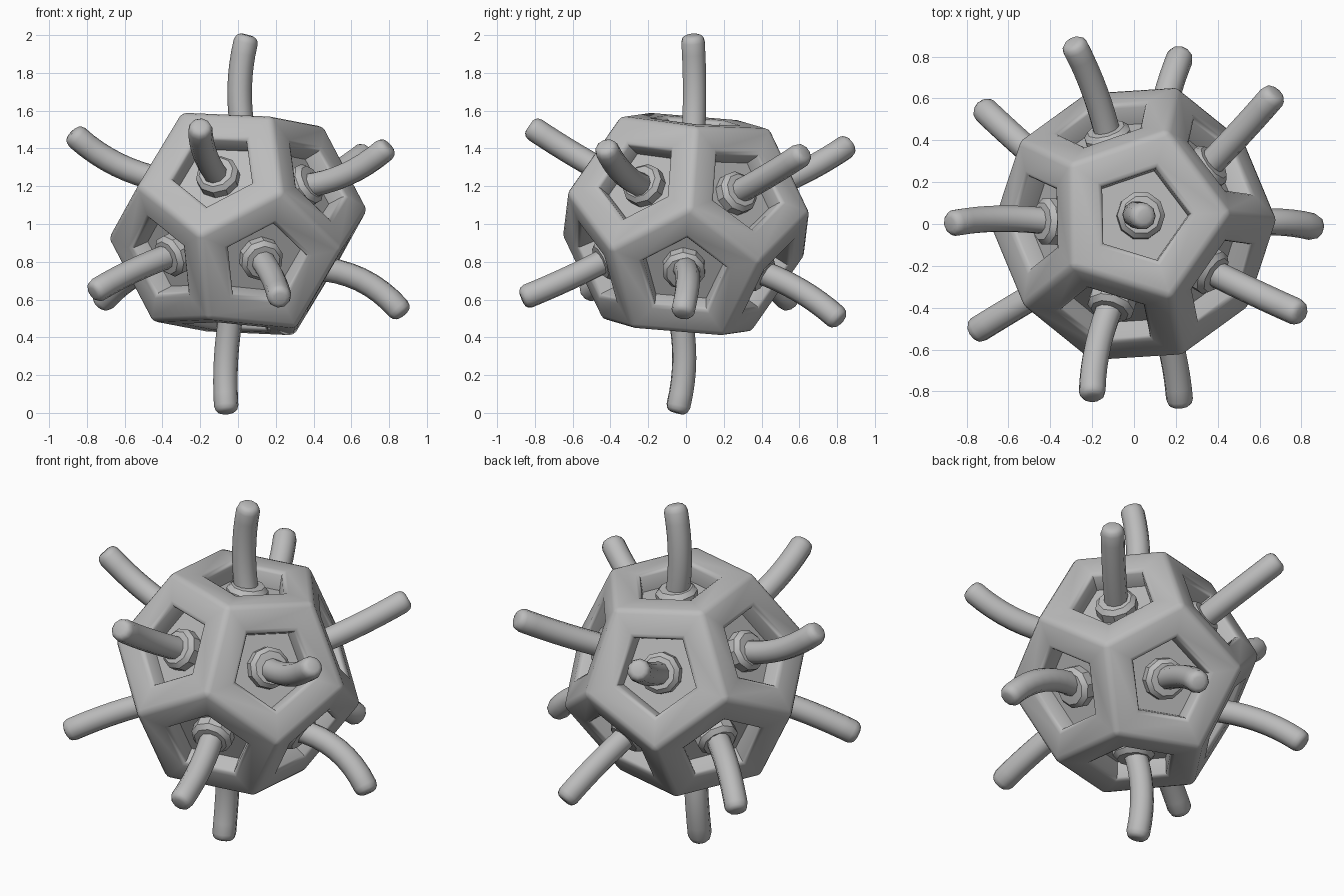
import bpy, bmesh, math
from mathutils import Vector, Matrix

if "Cube" in bpy.data.objects:
    bpy.data.objects.remove(bpy.data.objects["Cube"])

CENTRE = Vector((0, 0, 1.0))
R = 0.692            # circumradius of the shell
FLOOR = 0.44         # distance of the recessed panels from the centre
PHASE = 1.0          # turn about the main axis, degrees
TILT = Vector((0, 0, 1)).rotation_difference(Vector((0.07, 0.085, 1))).to_matrix()

grey = bpy.data.materials.new("grey")
grey.diffuse_color = (0.5, 0.5, 0.5, 1)
grey.use_nodes = True
grey.node_tree.nodes["Principled BSDF"].inputs["Base Color"].default_value = grey.diffuse_color


def polar(theta, az):
    t, a = math.radians(theta), math.radians(az + PHASE)
    return TILT @ Vector((math.sin(t) * math.cos(a), math.sin(t) * math.sin(a), math.cos(t)))


def finish(name, bm, angle):
    bmesh.ops.recalc_face_normals(bm, faces=bm.faces)
    me = bpy.data.meshes.new(name)
    bm.to_mesh(me)
    bm.free()
    me.materials.append(grey)
    ob = bpy.data.objects.new(name, me)
    bpy.context.collection.objects.link(ob)
    bpy.ops.object.select_all(action='DESELECT')
    ob.select_set(True)
    bpy.context.view_layer.objects.active = ob
    bpy.ops.object.shade_smooth_by_angle(angle=math.radians(angle))
    return ob


def sweep(name, points, radii, sides=10, angle=40):
    """Closed tube through points, with one radius for each point."""
    bm = bmesh.new()
    rings = []
    rot = None
    last = None
    for i, (p, r) in enumerate(zip(points, radii)):
        d = points[min(i + 1, len(points) - 1)] - points[max(i - 1, 0)]
        d.normalize()
        if rot is None:
            rot = Vector((0, 0, 1)).rotation_difference(d).to_matrix()
        else:
            rot = last.rotation_difference(d).to_matrix() @ rot
        last = d
        rings.append([bm.verts.new(p + rot @ Vector((r * math.cos(a), r * math.sin(a), 0)))
                      for a in (math.tau * k / sides for k in range(sides))])
    for a, b in zip(rings, rings[1:]):
        for k in range(sides):
            j = (k + 1) % sides
            bm.faces.new((a[k], a[j], b[j], b[k]))
    bm.faces.new(rings[0])
    bm.faces.new(rings[-1])
    return finish(name, bm, angle)


# Shell: dodecahedron with rounded edges and a pentagonal recess in each face
bm = bmesh.new()
for k in range(5):
    for theta in (37.377, 79.188):
        v = polar(theta, 72 * k) * R
        bm.verts.new(CENTRE + v)
        bm.verts.new(CENTRE - v)
bmesh.ops.convex_hull(bm, input=bm.verts)
bmesh.ops.dissolve_limit(bm, angle_limit=0.05, verts=bm.verts, edges=bm.edges)
bmesh.ops.bevel(bm, geom=list(bm.edges), offset=0.025, segments=2, profile=0.5, affect='EDGES')
bmesh.ops.recalc_face_normals(bm, faces=bm.faces)
panels = sorted(bm.faces, key=lambda f: -f.calc_area())[:12]
inradius = panels[0].calc_center_median() - CENTRE
depth = inradius.length - FLOOR
for thick, dep in ((0.105, 0), (0.015, -0.008), (0.008, -0.014), (0.003, 0.022 - depth)):
    bmesh.ops.inset_individual(bm, faces=panels, thickness=thick, depth=dep, use_even_offset=True)
finish("shell", bm, 40)

# Face directions: two poles and two rings of five
upper = [polar(63.435, a) for a in (252, 324, 36, 108, 180)]
axes = [polar(0, 0)] + upper
axes += [-a for a in axes]

# Middle and tip of each bent arm, in the order of the axes
arms = [
    ((0.01, 0.045, 1.75), (0.05, 0.035, 2.0)),
    ((-0.18, -0.62, 1.385), (-0.20, -0.83, 1.52)),
    ((0.59, -0.335, 1.27), (0.80, -0.43, 1.415)),
    ((0.52, 0.45, 1.265), (0.68, 0.63, 1.38)),
    ((-0.19, 0.64, 1.285), (-0.295, 0.87, 1.425)),
    ((-0.66, 0.025, 1.325), (-0.88, 0.0, 1.485)),
    ((-0.065, -0.01, 0.25), (-0.06, -0.05, 0.0)),
    ((0.165, 0.64, 0.625), (0.23, 0.82, 0.485)),
    ((-0.58, 0.42, 0.71), (-0.73, 0.56, 0.575)),
    ((-0.59, -0.41, 0.735), (-0.77, -0.52, 0.635)),
    ((0.195, -0.67, 0.69), (0.22, -0.87, 0.605)),
    ((0.67, 0.01, 0.695), (0.875, -0.02, 0.52)),
]
for i, (n, (mid, tip)) in enumerate(zip(axes, arms)):
    # Collar with a chamfered rim
    sweep(f"collar_{i + 1}", [CENTRE + n * d for d in (FLOOR - 0.02, 0.49, 0.515, 0.518)],
          (0.115, 0.115, 0.092, 0.06), angle=30)
    # Arm: smooth bend from the collar through the middle to a rounded tip
    a, m, b = CENTRE + n * 0.46, Vector(mid), Vector(tip)
    t = (m - a).length / ((m - a).length + (b - m).length)
    c = (m - a * (1 - t) ** 2 - b * t * t) / (2 * t * (1 - t))
    steps = [k / 8 * 0.93 for k in range(9)] + [0.97, 0.99, 1.0]
    path = [a * (1 - s) ** 2 + c * 2 * s * (1 - s) + b * s * s for s in steps]
    sweep(f"arm_{i + 1}", path, [0.065] * 9 + [0.058, 0.047, 0.032], angle=50)
